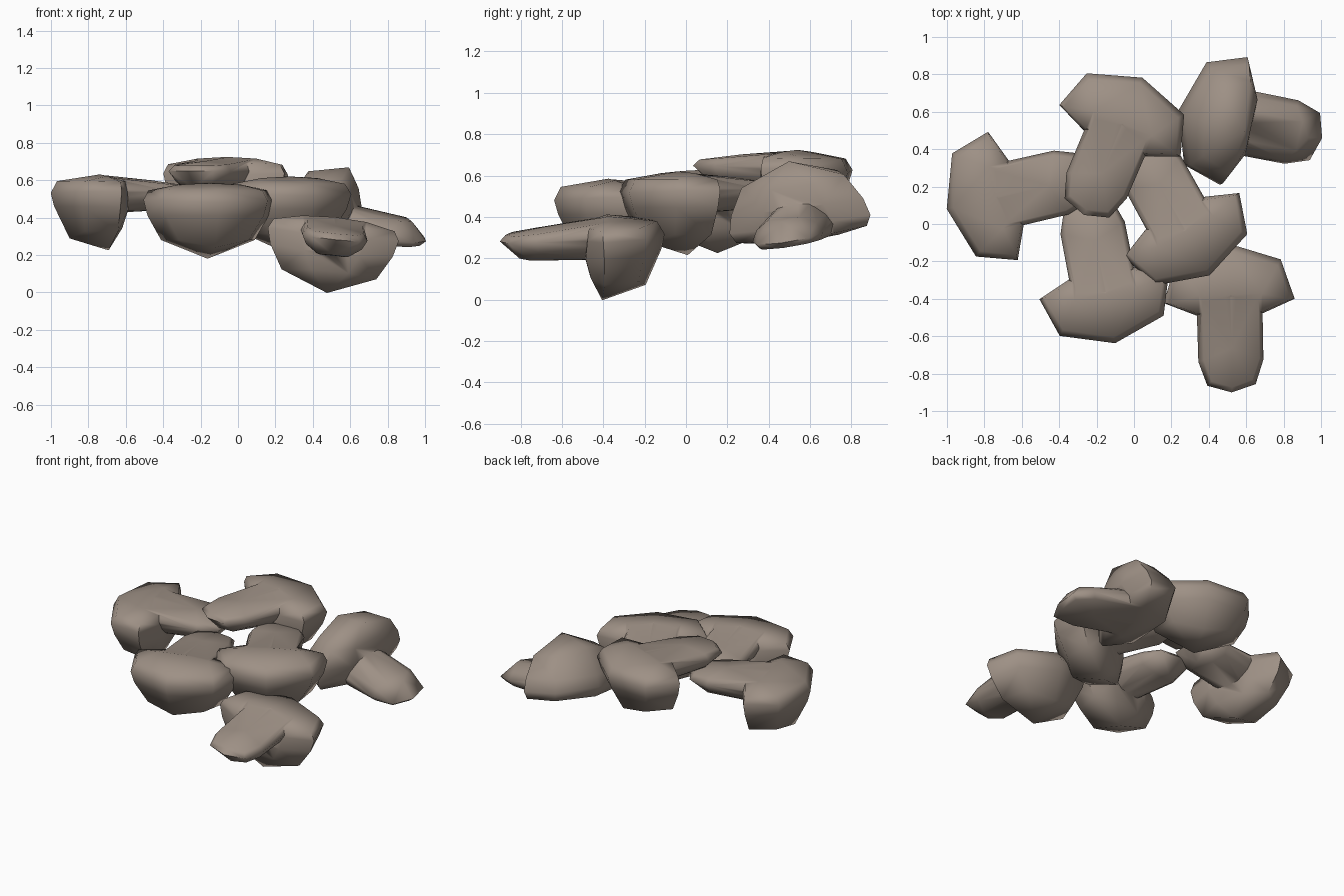
import bpy, bmesh
from math import radians
from mathutils import Matrix, Vector

if "Cube" in bpy.data.objects:
    bpy.data.objects.remove(bpy.data.objects["Cube"])

# Rock colour
rock_mat = bpy.data.materials.new("brown_stone")
rock_mat.diffuse_color = (0.34, 0.28, 0.235, 1)
rock_mat.use_nodes = True
rock_mat.node_tree.nodes["Principled BSDF"].inputs["Base Color"].default_value = rock_mat.diffuse_color


def hull_object(name, half_points):
    """Convex block from points mirrored across x = 0."""
    bm = bmesh.new()
    for x, y, z in half_points:
        bm.verts.new((x, y, z))
        if x > 0:
            bm.verts.new((-x, y, z))
    bmesh.ops.convex_hull(bm, input=bm.verts)
    loose = [v for v in bm.verts if not v.link_faces]
    bmesh.ops.delete(bm, geom=loose, context='VERTS')
    bmesh.ops.recalc_face_normals(bm, faces=bm.faces)
    mesh = bpy.data.meshes.new(name)
    bm.to_mesh(mesh)
    bm.free()
    ob = bpy.data.objects.new(name, mesh)
    bpy.context.collection.objects.link(ob)
    return ob


# Wide bowl-shaped head: bevelled top rim, widest rim, lower ring, keel
head = hull_object("head", [
    (0, .04, .035), (.17, .04, .026),
    (.325, .0, -.005), (.26, .185, -.005), (0, .275, -.005), (.17, -.06, .0),
    (.352, 0, -.055), (.283, .213, -.06), (0, .308, -.07), (.18, -.072, -.06),
    (.33, 0, -.14), (.265, .195, -.14), (0, .288, -.14), (.15, -.085, -.15),
    (.255, -.005, -.27), (.19, .16, -.27), (0, .2, -.31), (.1, -.065, -.25), (0, -.015, -.37)])

# Flat tongue reaching out of the head, blending into its domed top
tongue = hull_object("tongue", [
    (.15, .03, .02), (.15, -.06, .006), (.15, -.31, -.012), (.11, -.425, -.02),
    (0, -.46, -.02), (0, -.25, .008), (0, .03, .032),
    (.177, .0, -.045), (.175, -.32, -.05), (.13, -.45, -.05), (0, -.49, -.05),
    (.15, .03, -.10), (.15, -.31, -.10), (.08, .03, -.165), (.08, -.35, -.145),
    (0, .03, -.175), (0, -.40, -.14)])

# Fuse both into one stone mesh
mod = head.modifiers.new("fuse", 'BOOLEAN')
mod.operation = 'UNION'
mod.solver = 'EXACT'
mod.object = tongue
dg = bpy.context.evaluated_depsgraph_get()
stone = bpy.data.meshes.new_from_object(head.evaluated_get(dg))
stone.name = "stone"
stone.materials.clear()
stone.materials.append(rock_mat)
for helper in (head, tongue):
    bpy.data.objects.remove(helper)

# Stone placements: name, position, yaw, pitch, roll (the last lies upside down)
places = [
    ("left_stone", (-.70, .15, .595), 103, 1, 0),
    ("back_stone", (-.075, .50, .69), -23, -1, 0),
    ("middle_stone", (.255, -.005, .585), 209, 0, 0),
    ("front_stone", (-.16, -.335, .55), 191, 0, 0),
    ("front_right_stone", (.515, -.415, .365), 1.5, 4, 6),
    ("back_right_stone", (.525, .56, .31), 79, 10, 172.5),
]
for name, pos, yaw, pitch, roll in places:
    ob = bpy.data.objects.new(name, stone)
    bpy.context.collection.objects.link(ob)
    ob.matrix_world = (Matrix.Translation(Vector(pos))
                       @ Matrix.Rotation(radians(yaw), 4, 'Z')
                       @ Matrix.Rotation(radians(pitch), 4, 'X')
                       @ Matrix.Rotation(radians(roll), 4, 'Y'))

# Soft shading with only the strongest edges kept
for p in stone.polygons:
    p.use_smooth = True
stone.set_sharp_from_angle(angle=radians(75))
